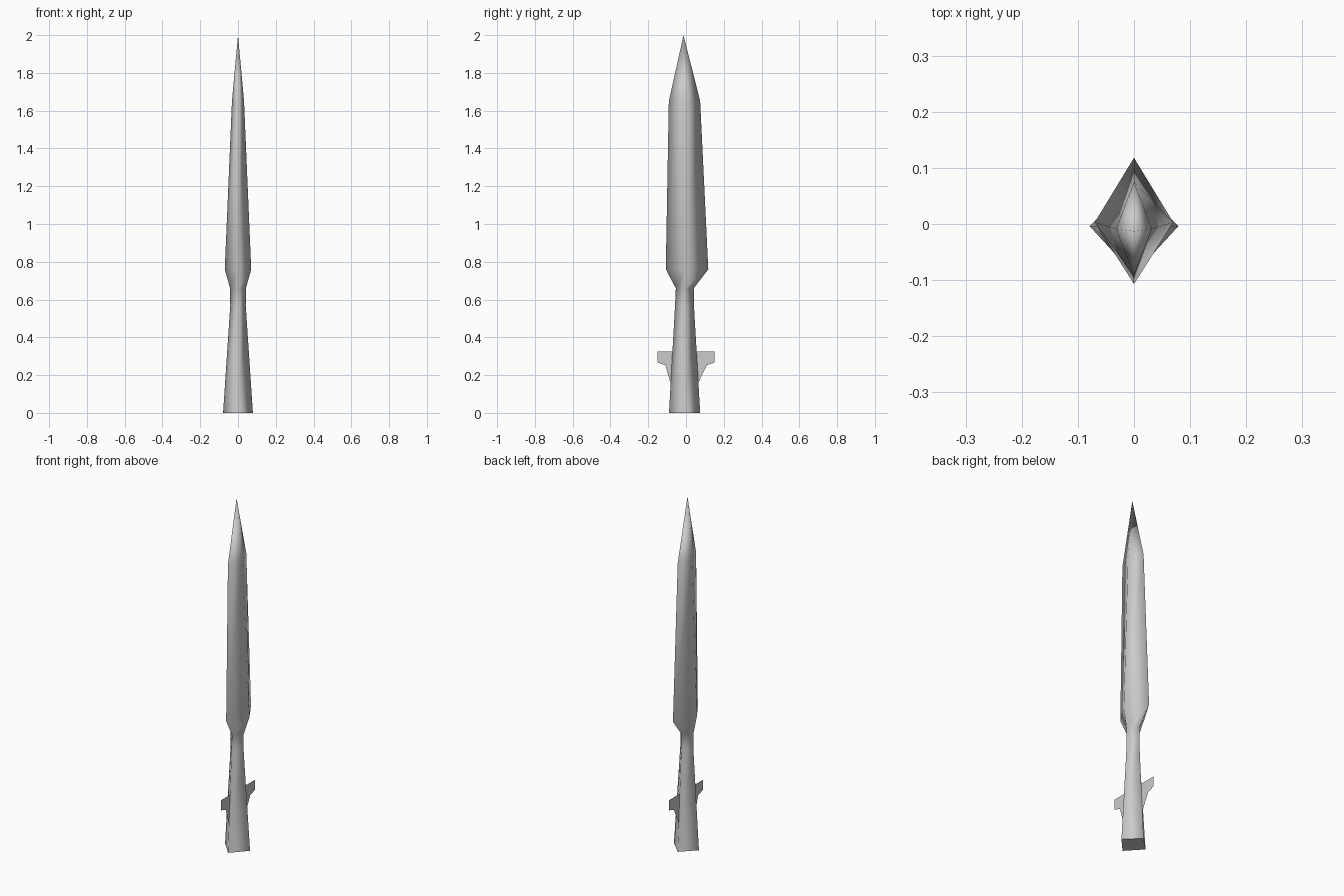
import bpy, bmesh

if "Cube" in bpy.data.objects:
    bpy.data.objects.remove(bpy.data.objects["Cube"])

def make_object(name, bm):
    mesh = bpy.data.meshes.new(name)
    bm.to_mesh(mesh)
    bm.free()
    obj = bpy.data.objects.new(name, mesh)
    bpy.context.collection.objects.link(obj)
    return obj

# Spearhead: diamond sections (z, half width, front y, back y, side corner y)
sections = [
    (0.00, 0.079, -0.090, 0.075, -0.004),
    (0.57, 0.041, -0.058, 0.042, -0.008),
    (0.66, 0.042, -0.054, 0.041, -0.008),
    (0.76, 0.070, -0.107, 0.118, 0.003),
    (1.65, 0.032, -0.091, 0.075, -0.009),
]
bm = bmesh.new()
rings = []
for z, w, front, back, side in sections:
    corners = [(0, front), (w, side), (0, back), (-w, side)]
    rings.append([bm.verts.new((x, y, z)) for x, y in corners])
for low, high in zip(rings, rings[1:]):
    for i in range(4):
        j = (i + 1) % 4
        bm.faces.new((low[i], low[j], high[j], high[i]))

# Pointed tip and socket base
tip = bm.verts.new((0, -0.013, 2.0))
for i in range(4):
    bm.faces.new((rings[-1][i], rings[-1][(i + 1) % 4], tip))
base = bm.faces.new(rings[0][::-1])
for f in bm.faces:
    f.smooth = True
base.smooth = False
for e in base.edges:
    e.smooth = False
make_object("spearhead", bm)

# Flat lugs on the front and back of the socket
for name, sign, root in (("back_lug", 1, 0.05), ("front_lug", -1, 0.066)):
    profile = [(root, 0.325), (0.152, 0.325), (0.152, 0.267),
               (0.11, 0.253), (root + 0.018, 0.165), (root, 0.165)]
    bm = bmesh.new()
    bm.faces.new([bm.verts.new((0, sign * y, z)) for y, z in profile])
    make_object(name, bm)
